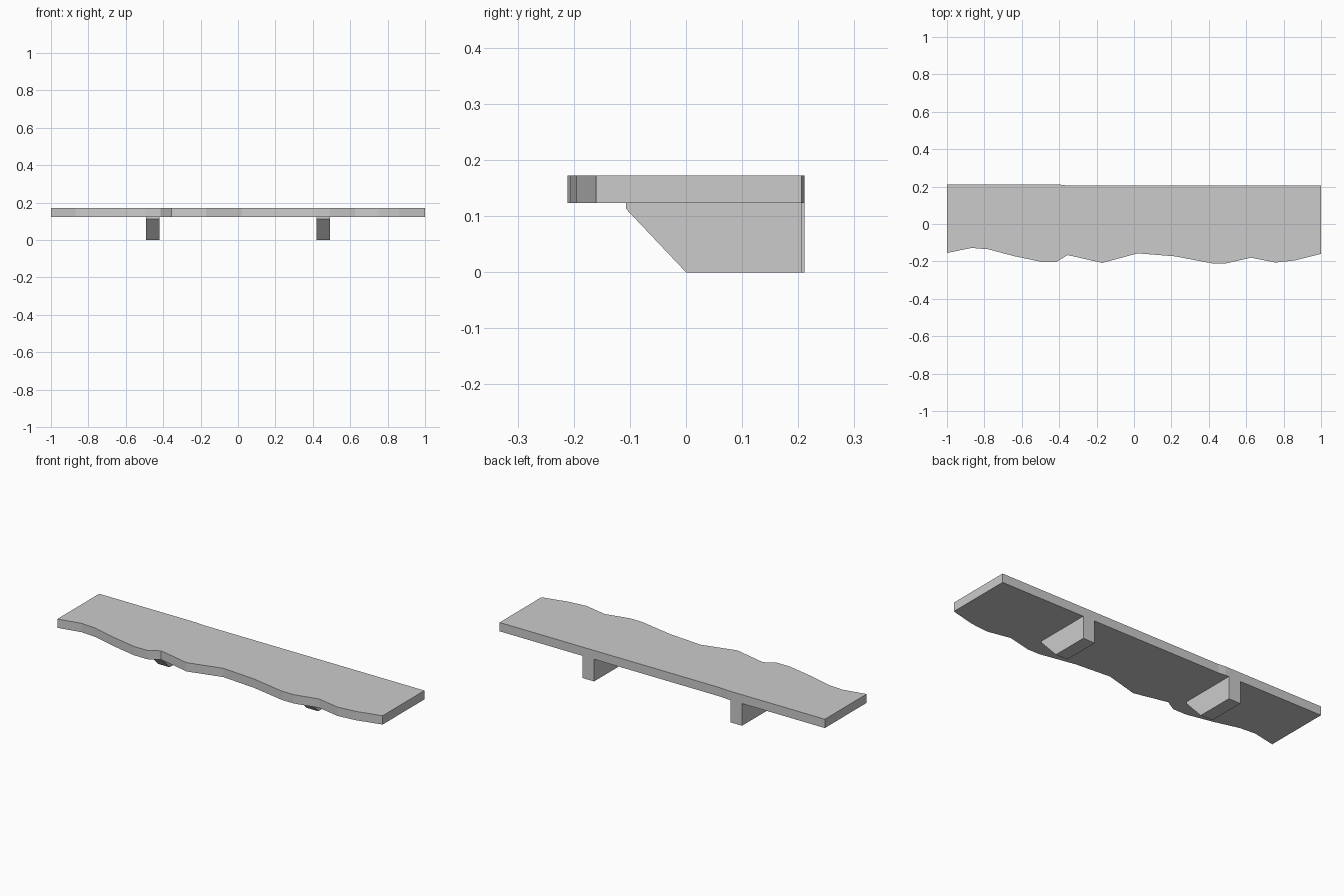
import bpy, bmesh
from mathutils import Vector

if "Cube" in bpy.data.objects:
    bpy.data.objects.remove(bpy.data.objects["Cube"])


def extrude_profile(name, points, offset):
    """Make a closed prism from a flat outline swept along offset."""
    bm = bmesh.new()
    face = bm.faces.new([bm.verts.new(p) for p in points])
    swept = bmesh.ops.extrude_face_region(bm, geom=[face], use_keep_orig=True)
    moved = [g for g in swept["geom"] if isinstance(g, bmesh.types.BMVert)]
    bmesh.ops.translate(bm, verts=moved, vec=Vector(offset))
    bmesh.ops.recalc_face_normals(bm, faces=bm.faces[:])
    mesh = bpy.data.meshes.new(name)
    bm.to_mesh(mesh)
    bm.free()
    obj = bpy.data.objects.new(name, mesh)
    bpy.context.collection.objects.link(obj)
    return obj


# Shelf board: wavy natural front edge, nearly straight back edge
BOTTOM, TOP = 0.123, 0.172
front_edge = [(-1, -.155), (-.87, -.128), (-.78, -.135), (-.64, -.172),
              (-.497, -.202), (-.415, -.202), (-.355, -.166), (-.17, -.208),
              (.02, -.157), (.22, -.173), (.42, -.211), (.49, -.211),
              (.625, -.18), (.755, -.206), (.86, -.195), (1, -.16)]
back_edge = [(1, .206), (-.36, .206), (-.40, .211), (-1, .211)]
extrude_profile("shelf_board", [(x, y, BOTTOM) for x, y in front_edge + back_edge],
                (0, 0, TOP - BOTTOM))

# Two brackets with a slanted front, flush with the back of the board
for name, x, back in (("left_bracket", -.492, .211), ("right_bracket", .420, .206)):
    side = [(-.107, BOTTOM), (-.107, .113), (0, 0), (back, 0), (back, BOTTOM)]
    extrude_profile(name, [(x, y, z) for y, z in side], (.072, 0, 0))
